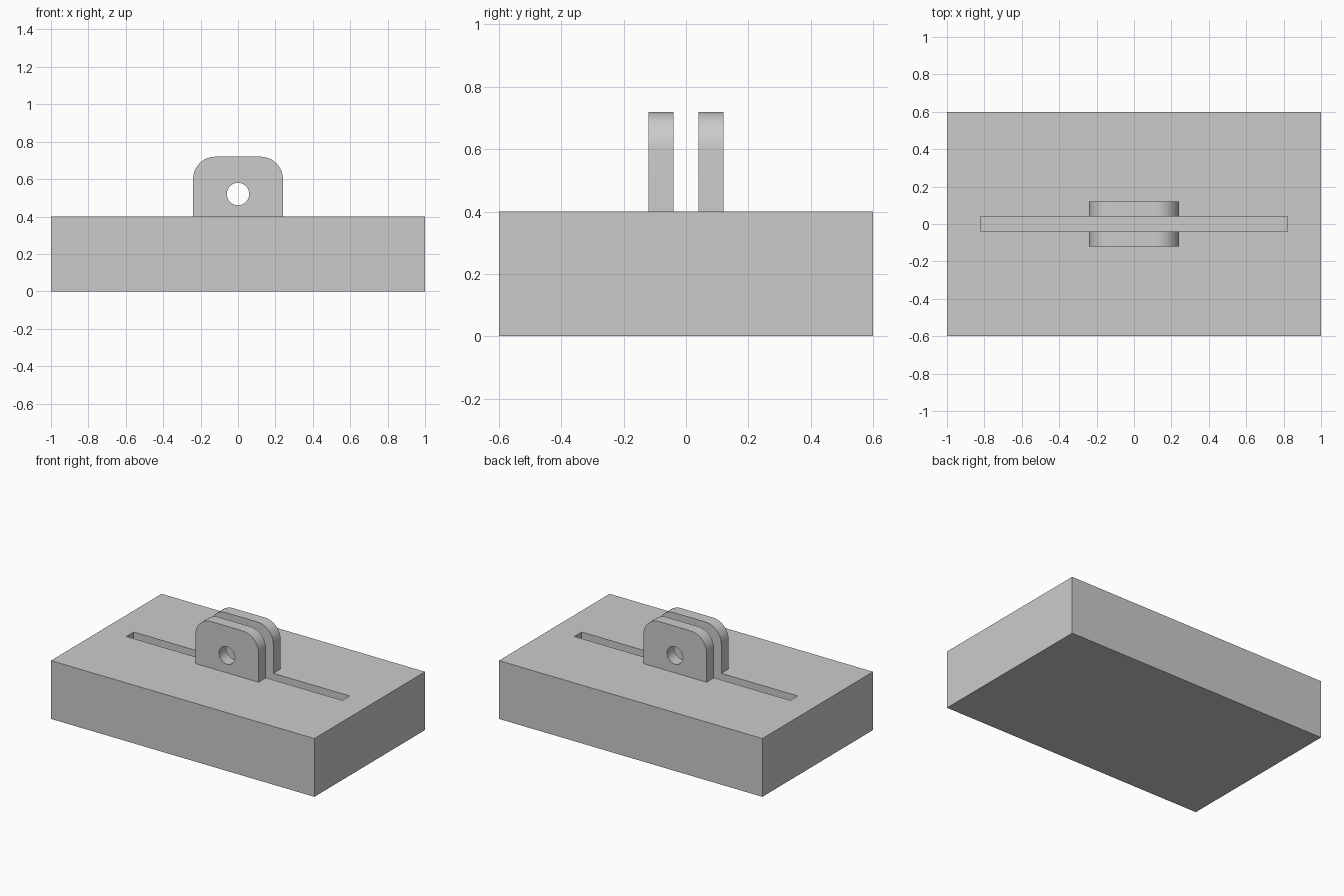
import bpy
import bmesh
import math
from mathutils import Matrix

cube = bpy.data.objects.get("Cube")
if cube:
    bpy.data.objects.remove(cube, do_unlink=True)

BASE_TOP = 0.4
GAP = 0.08          # slot width, also the space between the lugs
SLOT_DEPTH = 0.2
LUG_THICK = 0.08
LUG_HEIGHT = 0.32
CORNER = 0.12

# Single grey material
grey = bpy.data.materials.new("plain grey")
grey.use_nodes = True
colour = (0.6, 0.6, 0.6, 1)
grey.diffuse_color = colour
grey.node_tree.nodes["Principled BSDF"].inputs["Base Color"].default_value = colour


def finish(name, bm):
    mesh = bpy.data.meshes.new(name)
    bm.to_mesh(mesh)
    bm.free()
    mesh.materials.append(grey)
    obj = bpy.data.objects.new(name, mesh)
    bpy.context.collection.objects.link(obj)
    return obj


def box(size, centre):
    bm = bmesh.new()
    bmesh.ops.create_cube(bm, size=1, matrix=Matrix.Translation(centre) @ Matrix.Diagonal((*size, 1)))
    return bm


def cut(obj, cutter):
    cutter.hide_render = True
    mod = obj.modifiers.new("cut", "BOOLEAN")
    mod.operation = "DIFFERENCE"
    mod.solver = "EXACT"
    mod.object = cutter
    bpy.context.view_layer.objects.active = obj
    bpy.ops.object.modifier_apply(modifier=mod.name)
    bpy.data.objects.remove(cutter, do_unlink=True)


# Base block with a long blind slot along its top
base = finish("base_block", box((2, 1.2, BASE_TOP), (0, 0, BASE_TOP / 2)))
cut(base, finish("slot_cutter", box((1.64, GAP, SLOT_DEPTH * 2), (0, 0, BASE_TOP))))

# Pair of upright lugs with rounded top corners and a pin hole
for side, name in ((-1, "front_lug"), (1, "back_lug")):
    y = side * (GAP + LUG_THICK) / 2
    bm = box((0.48, LUG_THICK, LUG_HEIGHT), (0, y, BASE_TOP + LUG_HEIGHT / 2))
    top_corners = [e for e in bm.edges
                   if all(v.co.z > BASE_TOP + 0.1 for v in e.verts)
                   and abs(e.verts[0].co.x - e.verts[1].co.x) < 0.01]
    bmesh.ops.bevel(bm, geom=top_corners, offset=CORNER, segments=12,
                    profile=0.5, affect="EDGES")
    lug = finish(name, bm)

    hole = bmesh.new()
    bmesh.ops.create_cone(hole, cap_ends=True, segments=48, radius1=0.06, radius2=0.06, depth=0.2,
                          matrix=Matrix.Translation((0, y, 0.52)) @ Matrix.Rotation(math.pi / 2, 4, "X"))
    cut(lug, finish("hole_cutter", hole))

    bpy.ops.object.select_all(action="DESELECT")
    lug.select_set(True)
    bpy.context.view_layer.objects.active = lug
    bpy.ops.object.shade_smooth_by_angle(angle=math.radians(30))
